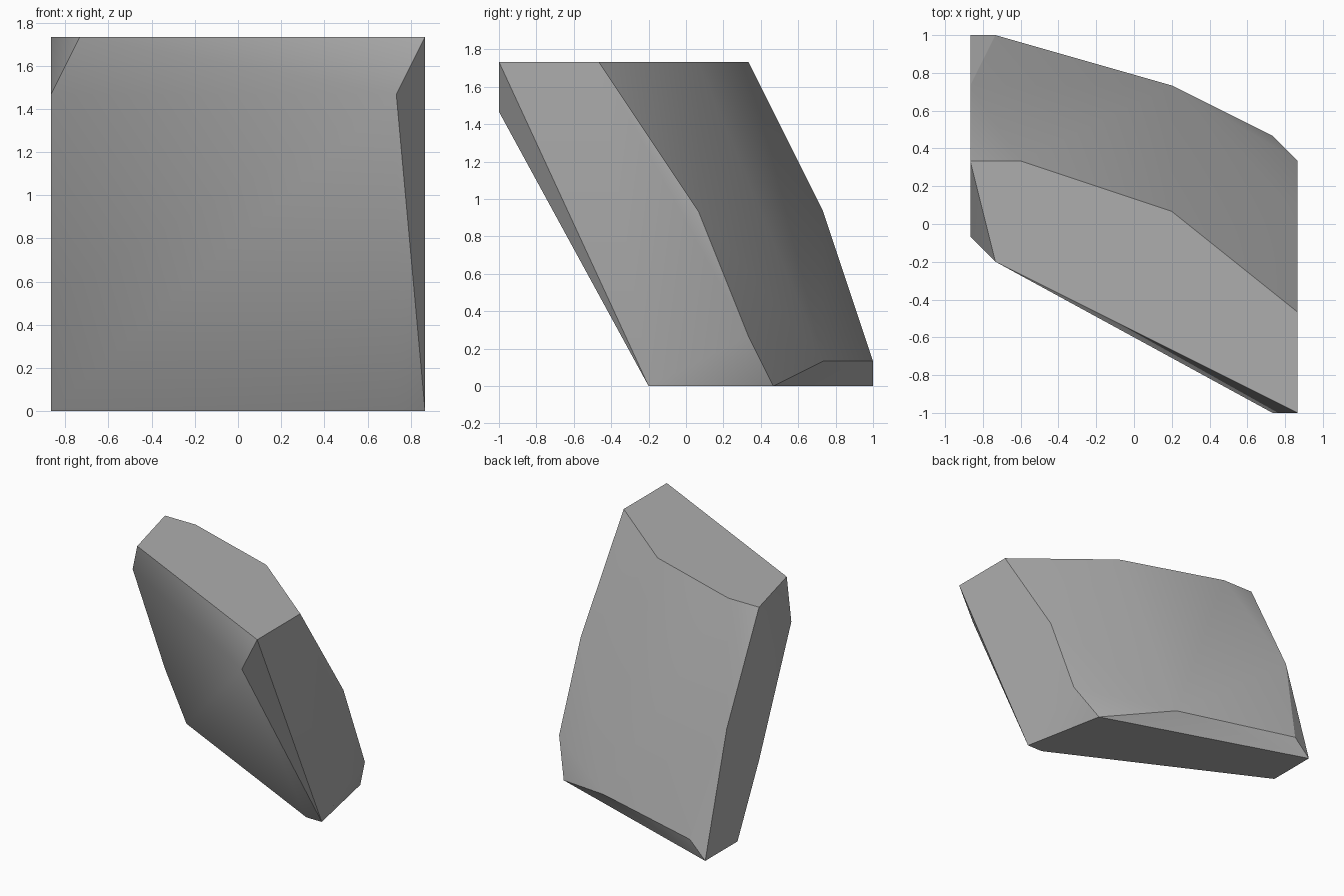
import bpy
import bmesh
import math
from mathutils import Vector

cube = bpy.data.objects.get("Cube")
if cube:
    bpy.data.objects.remove(cube, do_unlink=True)

# Corners lie on a coarse lattice; STEP is the size of one lattice cell
STEP = 2 / 15
LATTICE_CENTRE = Vector((6.5, 7.5, 0))


def make_material(name, colour):
    material = bpy.data.materials.new(name)
    material.use_nodes = True
    material.diffuse_color = colour
    material.node_tree.nodes["Principled BSDF"].inputs["Base Color"].default_value = colour
    return material


def make_boulder(name, outlines, material):
    """Wrap a convex skin around the facet outlines, given in lattice cells."""
    corners = {corner for outline in outlines for corner in outline}
    bm = bmesh.new()
    for corner in sorted(corners):
        bm.verts.new((Vector(corner) - LATTICE_CENTRE) * STEP)
    hull = bmesh.ops.convex_hull(bm, input=bm.verts)
    unused = {v for v in hull["geom_interior"] if isinstance(v, bmesh.types.BMVert)}
    bmesh.ops.delete(bm, geom=list(unused), context="VERTS")

    # Merge coplanar triangles into clean facets
    bmesh.ops.dissolve_limit(bm, angle_limit=math.radians(0.5),
                             verts=bm.verts, edges=bm.edges)
    bmesh.ops.recalc_face_normals(bm, faces=bm.faces)

    mesh = bpy.data.meshes.new(name)
    bm.to_mesh(mesh)
    bm.free()
    mesh.materials.append(material)
    boulder = bpy.data.objects.new(name, mesh)
    bpy.context.collection.objects.link(boulder)

    # Soft shading over the gentle facets, hard breaks at the cut sides
    bpy.ops.object.select_all(action="DESELECT")
    boulder.select_set(True)
    bpy.context.view_layer.objects.active = boulder
    bpy.ops.object.shade_smooth_by_angle(angle=math.radians(30))
    return boulder


# Sloping slab of rock, described by the outlines of its main facets
top = [(13, 0, 13), (13, 4, 13), (8, 8, 13), (2, 10, 13), (0, 10, 13), (1, 6, 13)]
left_side = [(13, 0, 13), (13, 4, 13), (13, 8, 7), (13, 10, 2), (13, 6, 0)]
right_side = [(0, 10, 13), (0, 7, 11), (0, 10, 4), (0, 12, 0), (0, 15, 0), (0, 13, 7)]
base = [(13, 6, 0), (12, 11, 0), (0, 15, 0), (0, 12, 0), (12, 6, 0)]
front_chip = [(13, 0, 13), (12, 0, 11), (13, 6, 0)]
back_foot = [(12, 11, 0), (8, 13, 1), (1, 15, 1), (0, 15, 0)]

stone_grey = make_material("stone_grey", (0.42, 0.42, 0.42, 1))
make_boulder("boulder", [top, left_side, right_side, base, front_chip, back_foot], stone_grey)
